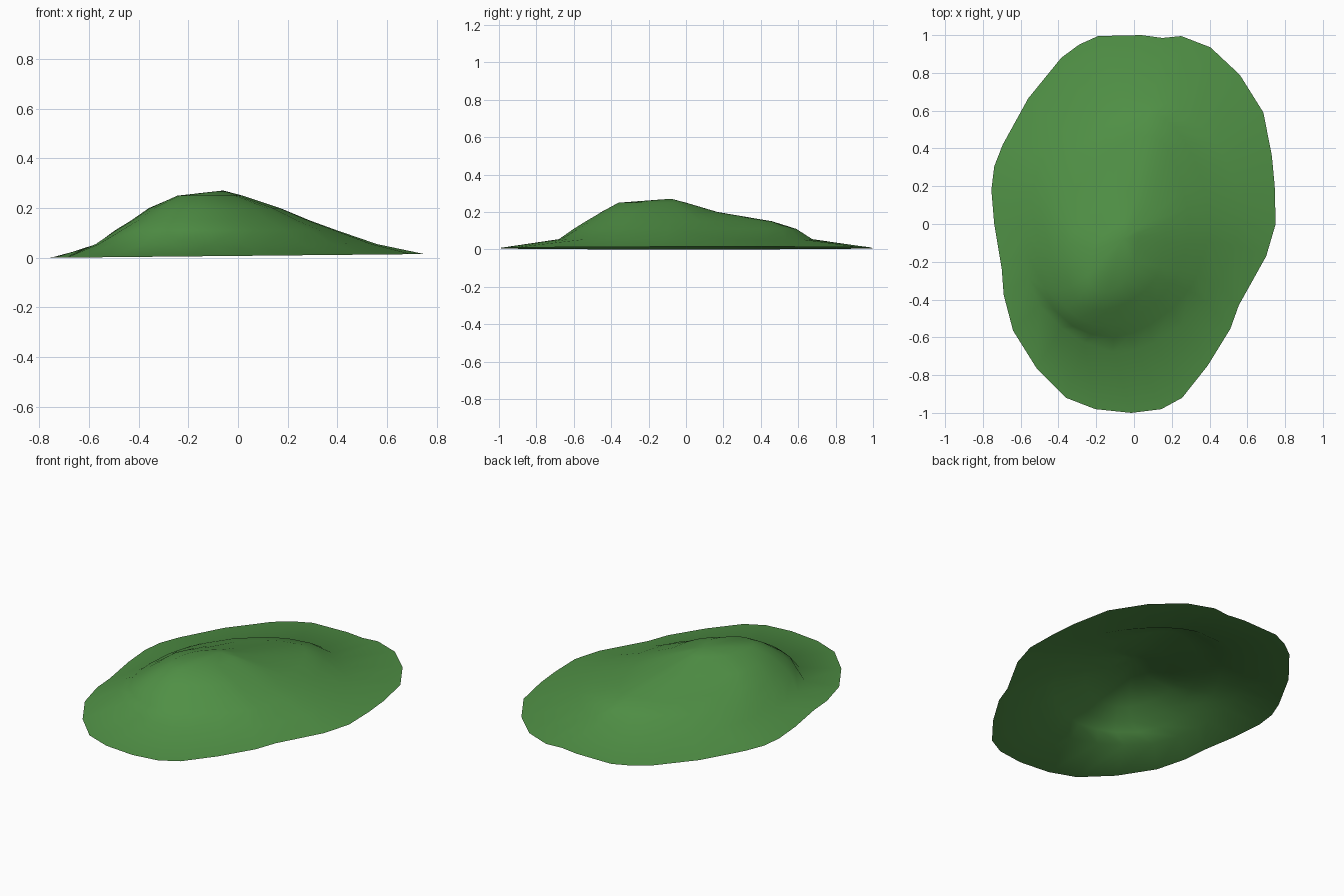
import bpy, bmesh, math

if "Cube" in bpy.data.objects:
    bpy.data.objects.remove(bpy.data.objects["Cube"])

# Irregular rim outline, counter-clockwise from the east
RIM = [(.75, 0), (.745, .2), (.73, .36), (.685, .59), (.56, .79), (.405, .935),
       (.25, .995), (.15, .985), (.04, 1), (-.19, .995), (-.29, .95), (-.385, .88),
       (-.56, .665), (-.695, .42), (-.74, .305), (-.755, .18), (-.74, 0), (-.70, -.24),
       (-.69, -.375), (-.64, -.565), (-.515, -.765), (-.36, -.92), (-.205, -.98),
       (-.015, -1), (.145, -.98), (.255, -.92), (.39, -.75), (.51, -.555),
       (.555, -.43), (.70, -.17)]

# Height contours: z -> eight points E, NE, N, NW, W, SW, S, SE
CONTOURS = {
    .055: [(.56, 0), (.44, .42), (.08, .68), (-.36, .52), (-.55, .12), (-.52, -.4), (-.1, -.68), (.34, -.46)],
    .11: [(.4, 0), (.28, .42), (.06, .59), (-.28, .42), (-.485, .02), (-.43, -.44), (-.1, -.6), (.26, -.39)],
    .15: [(.29, -.02), (.19, .38), (.04, .46), (-.2, .32), (-.42, -.05), (-.37, -.43), (-.12, -.535), (.18, -.35)],
    .20: [(.17, -.04), (.1, .1), (0, .17), (-.16, .12), (-.35, -.1), (-.31, -.39), (-.13, -.45), (.1, -.31)],
    .25: [(.02, -.07), (0, -.02), (-.05, 0), (-.12, -.02), (-.22, -.14), (-.24, -.31), (-.14, -.36), (-.02, -.26)],
}
PEAK = (-.06, -.08, .271)


def on_loop(pts, t):
    """Point on a closed smooth curve through pts, t counted in points."""
    i, f = int(math.floor(t)), t % 1
    a, b, c, d = (pts[(i + k) % len(pts)] for k in (-1, 0, 1, 2))
    return [.5 * (2 * q + (r - p) * f + (2 * p - 5 * q + 4 * r - s) * f * f
                  + (3 * q - p - 3 * r + s) * f ** 3) for p, q, r, s in zip(a, b, c, d)]


# Hill: open sheet of rings rising from the rim to the peak
bm = bmesh.new()
rings = [[bm.verts.new((x, y, .0075 + .01 * x)) for x, y in RIM]]
turns = [math.atan2(y, x / .75) / (math.pi / 4) % 8 for x, y in RIM]
for z, pts in CONTOURS.items():
    rings.append([bm.verts.new((*on_loop(pts, t), z)) for t in turns])
n = len(RIM)
for low, high in zip(rings, rings[1:]):
    for i in range(n):
        j = (i + 1) % n
        bm.faces.new((low[i], low[j], high[j], high[i]))
top = bm.verts.new(PEAK)
for i in range(n):
    bm.faces.new((rings[-1][i], rings[-1][(i + 1) % n], top))
for f in bm.faces:
    f.smooth = True

mesh = bpy.data.meshes.new("grassy_hill")
bm.to_mesh(mesh)
bm.free()
hill = bpy.data.objects.new("grassy_hill", mesh)
bpy.context.collection.objects.link(hill)

# Grass colour
grass = bpy.data.materials.new("grass")
grass.diffuse_color = (.08, .28, .06, 1)
grass.use_nodes = True
grass.node_tree.nodes["Principled BSDF"].inputs["Base Color"].default_value = grass.diffuse_color
mesh.materials.append(grass)
